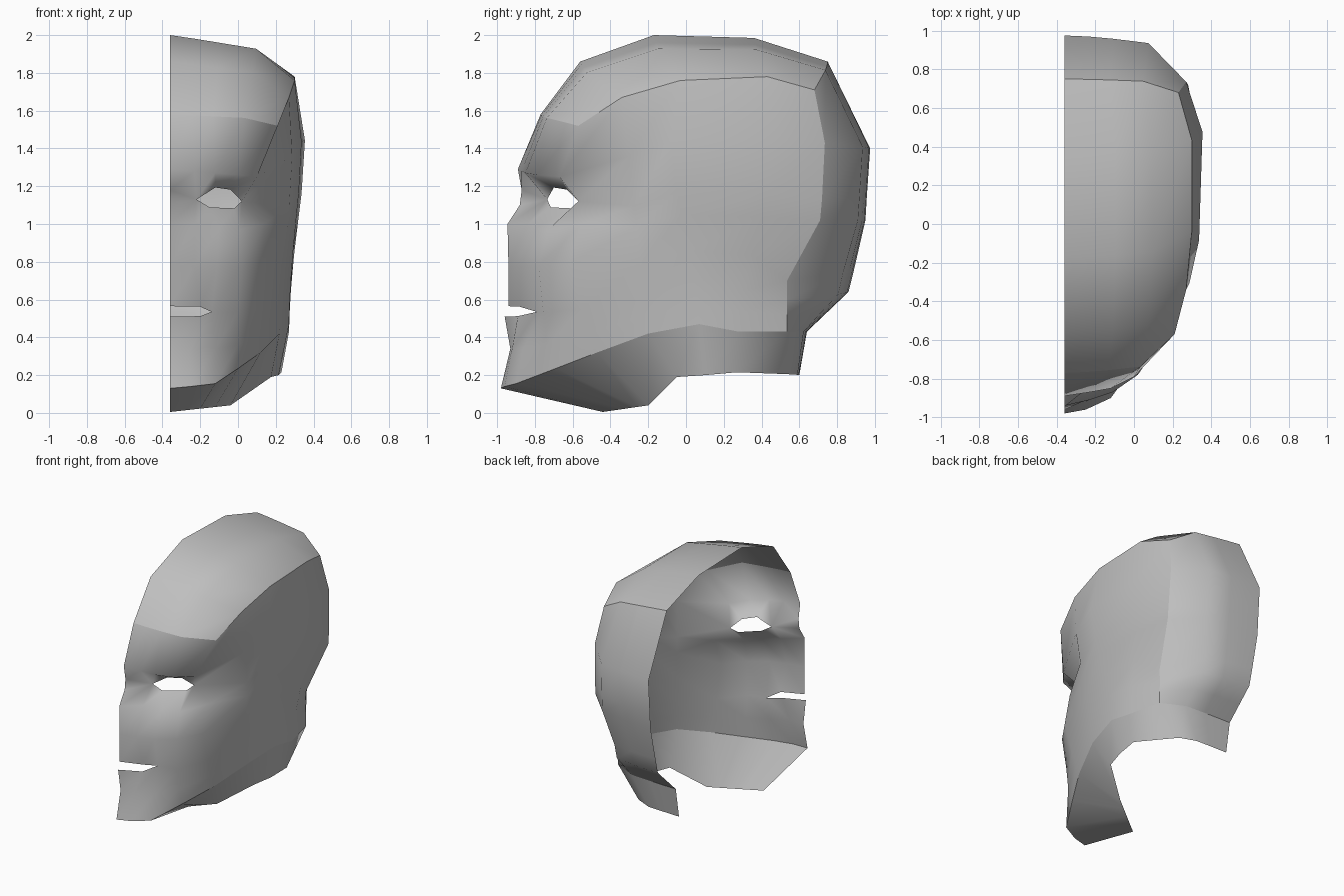
import bpy
import bmesh
import math
from mathutils import Vector

cube = bpy.data.objects.get("Cube")
if cube:
    bpy.data.objects.remove(cube)

MID = -0.36                        # x of the open centre line
SPREAD = (0, 0.2, 0.4, 0.69, 1)    # how an arc steps sideways
FALL = (0, 0.08, 0.17, 0.3, 1)     # how an arc drops toward its outer end

bm = bmesh.new()
cache = {}


def vert(point):
    """Return the shared vertex at a point."""
    key = tuple(round(c, 4) for c in point)
    if key not in cache:
        cache[key] = bm.verts.new(key)
    return cache[key]


def skin(rows):
    """Bridge neighbouring rows of points with faces."""
    for low, high in zip(rows, rows[1:]):
        for i in range(len(low) - 1):
            ring = [vert(p) for p in (low[i], low[i + 1], high[i + 1], high[i])]
            ring = list(dict.fromkeys(ring))
            if len(ring) > 2 and not bm.faces.get(ring):
                face = bm.faces.new(ring)
                face.smooth = True


def crease(points):
    """Keep the edges along a path sharp."""
    for a, b in zip(points, points[1:]):
        edge = bm.edges.get((vert(a), vert(b)))
        if edge:
            edge.smooth = False


def arc(mid_y, mid_z, end):
    """Rounded section from the centre line out to an end point."""
    x, y, z = end
    return [(MID + (x - MID) * t, mid_y + (y - mid_y) * h ** 1.5, mid_z + (z - mid_z) * h)
            for t, h in zip(SPREAD, FALL)]


# Side columns run from the jaw line up to the crown edge with a bulge
side_columns = [
    (Vector((0.22, -0.20, 0.42)), Vector((0.27, -0.34, 1.67)), Vector((0.03, 0, 0))),
    (Vector((0.27, 0.07, 0.47)), Vector((0.30, -0.03, 1.76)), Vector((0.045, -0.08, 0))),
    (Vector((0.27, 0.28, 0.43)), Vector((0.30, 0.43, 1.78)), Vector((0.063, 0.085, 0))),
]


def side(f):
    return [tuple(low.lerp(high, f) + bulge * math.sin(math.pi * f * f))
            for low, high, bulge in side_columns]


def row(front, f, corner, back_y, back_z):
    """Full section: face, side, then the back of the head."""
    return list(front) + side(f) + arc(back_y, back_z, corner)[::-1]


# Face sections from the centre line to the temple
jaw = row([(MID, -0.98, 0.13), (-0.25, -0.96, 0.14), (-0.12, -0.9, 0.155),
           (0, -0.69, 0.235), (0.12, -0.47, 0.32)],
          0, (0.21, 0.535, 0.43), 0.64, 0.43)
chin = row([(MID, -0.93, 0.34), (-0.25, -0.92, 0.34), (-0.12, -0.86, 0.34),
            (0, -0.735, 0.36), (0.12, -0.51, 0.42)],
           0.08, (0.21, 0.535, 0.52), 0.75, 0.535)
lower_lip = row([(MID, -0.96, 0.51), (-0.2, -0.89, 0.512), (-0.14, -0.79, 0.535),
                 (0, -0.755, 0.53), (0.125, -0.55, 0.55)],
                0.16, (0.205, 0.535, 0.6), 0.86, 0.64)
upper_lip = [(MID, -0.94, 0.565), (-0.2, -0.88, 0.562)] + lower_lip[2:]
cheek = row([(MID, -0.94, 0.78), (-0.23, -0.91, 0.78), (-0.11, -0.87, 0.78),
             (0.02, -0.78, 0.78), (0.13, -0.62, 0.79)],
            0.3, (0.21, 0.535, 0.7), 0.89, 0.76)
nose = row([(MID, -0.945, 1.0), (-0.23, -0.84, 1.0), (-0.1, -0.79, 0.98),
            (0.01, -0.73, 0.97), (0.14, -0.55, 1.0)],
           0.45, (0.28, 0.71, 1.02), 0.95, 1.02)
lower_lid = row([(MID, -0.88, 1.1), (-0.22, -0.735, 1.13), (-0.15, -0.715, 1.088),
                 (-0.02, -0.61, 1.083), (0.02, -0.57, 1.12)],
                0.54, (0.28, 0.72, 1.13), 0.957, 1.14)
upper_lid = ([(MID, -0.87, 1.18), lower_lid[1], (-0.12, -0.7, 1.193),
              (-0.04, -0.63, 1.182)] + lower_lid[4:])
brow = row([(MID, -0.89, 1.29), (-0.23, -0.87, 1.28), (-0.12, -0.85, 1.27),
            (0, -0.79, 1.26), (0.1, -0.67, 1.25)],
           0.75, (0.27, 0.735, 1.43), 0.975, 1.4)

# Crown: arcs from the forehead to the back of the head
crown_edge = [(0.21, -0.57, 1.52)] + side(1) + [(0.23, 0.68, 1.71)]
crown_mid = [(-0.77, 1.58), (-0.56, 1.86), (-0.17, 2.0), (0.36, 1.985), (0.75, 1.86)]
crown = [arc(y, z, end) for (y, z), end in zip(crown_mid, crown_edge)]
hairline = crown[0] + side(1) + crown[-1][::-1]

# Open lower rim under the chin and around the neck
chin_back, chin_side = Vector((MID, -0.44, 0.005)), Vector((-0.04, -0.2, 0.04))
rim = [tuple(chin_back.lerp(chin_side, i / 4)) for i in range(5)]
rim += [(0.175, -0.05, 0.19), (0.215, 0.1, 0.2), (0.23, 0.27, 0.215)]
rim += arc(0.6, 0.2, (0.03, 0.54, 0.205))[::-1]

# Skin the head, leaving the mouth and eye open
skin([rim, jaw, chin, lower_lip])
skin([upper_lip, cheek, nose, lower_lid])
skin([lower_lid[:2], upper_lid[:2]])
skin([upper_lid, brow, hairline])
skin(crown)

# Hard lines: jaw, crown edge, back corner and back of the crown
corner = len(jaw) - len(SPREAD)
crease(jaw)
crease(hairline)
crease([r[corner] for r in (jaw, chin, lower_lip, cheek, nose, lower_lid, brow, hairline)])

mesh = bpy.data.meshes.new("half_head")
bm.to_mesh(mesh)
bm.free()
head = bpy.data.objects.new("half_head", mesh)
bpy.context.collection.objects.link(head)

# Plain grey
grey = bpy.data.materials.new("plain_grey")
grey.use_nodes = True
colour = (0.52, 0.52, 0.52, 1)
grey.diffuse_color = colour
grey.node_tree.nodes["Principled BSDF"].inputs["Base Color"].default_value = colour
mesh.materials.append(grey)
